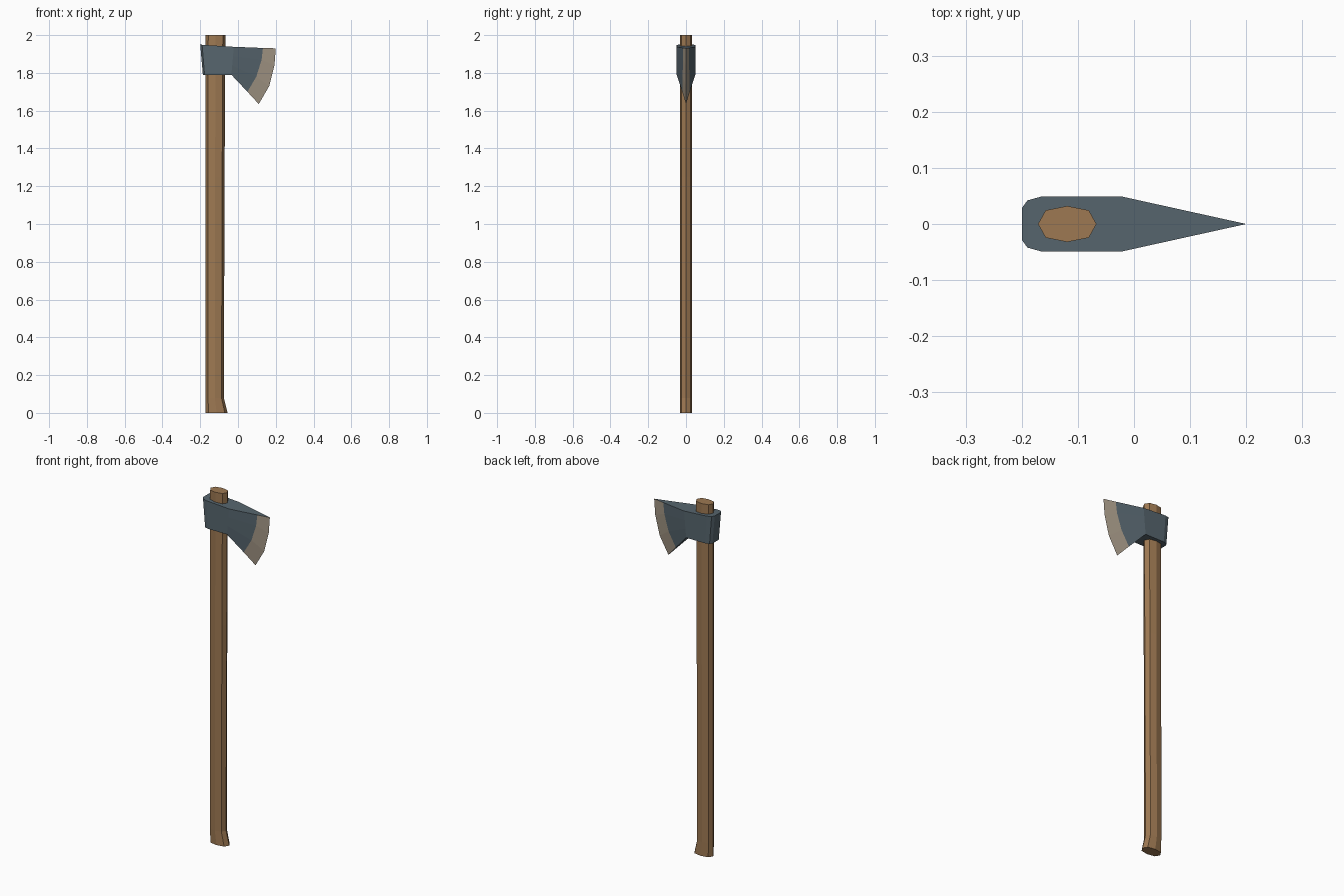
import bpy, bmesh

cube = bpy.data.objects.get("Cube")
if cube:
    bpy.data.objects.remove(cube, do_unlink=True)


def material(name, colour):
    m = bpy.data.materials.new(name)
    m.use_nodes = True
    m.diffuse_color = (*colour, 1)
    bsdf = next(n for n in m.node_tree.nodes if n.type == 'BSDF_PRINCIPLED')
    bsdf.inputs["Base Color"].default_value = (*colour, 1)
    return m


wood = material("wood", (0.34, 0.19, 0.085))
steel = material("dark steel", (0.095, 0.132, 0.157))
ground = material("ground edge", (0.38, 0.32, 0.245))


def finish(bm, name, mats):
    bmesh.ops.remove_doubles(bm, verts=bm.verts, dist=0.0005)
    bmesh.ops.recalc_face_normals(bm, faces=bm.faces)
    mesh = bpy.data.meshes.new(name)
    bm.to_mesh(mesh)
    bm.free()
    for m in mats:
        mesh.materials.append(m)
    obj = bpy.data.objects.new(name, mesh)
    bpy.context.collection.objects.link(obj)
    return obj


# Handle: eight-sided section lofted upwards, flared at the foot
section = [(-1, 0), (-.74, -.76), (0, -1), (.74, -.76),
           (1, 0), (.74, .76), (0, 1), (-.74, .76)]
stations = [(0, -.055), (.08, -.075), (1.25, -.071), (2, -.067)]  # z, front x
back_x, half_y = -.171, .032
bm = bmesh.new()
rings = []
for z, front_x in stations:
    mid, half = (front_x + back_x) / 2, (front_x - back_x) / 2
    rings.append([bm.verts.new((mid + u * half, v * half_y, z)) for u, v in section])
for low, high in zip(rings, rings[1:]):
    for i in range(8):
        k = (i + 1) % 8
        bm.faces.new((low[i], low[k], high[k], high[i]))
bm.faces.new(rings[0][::-1])
bm.faces.new(rings[-1])
finish(bm, "handle", [wood])


# Axe head: columns from poll to cutting edge, each running top to bottom
def straight(x_top, x_low, z_top, y):
    return [(x_top + (x_low - x_top) * i / 3, y, z_top + (1.79 - z_top) * i / 3)
            for i in range(4)]


columns = [
    straight(-.2, -.186, 1.95, .028),
    straight(-.19, -.177, 1.949, .042),
    straight(-.165, -.155, 1.947, .049),
    straight(-.022, -.035, 1.938, .049),
    [(.132, .015, 1.932), (.125, .016, 1.87), (.097, .018, 1.78), (.05, .02, 1.7)],
    [(.2, 0, 1.93), (.193, 0, 1.84), (.165, 0, 1.73), (.11, 0, 1.635)],
]
bm = bmesh.new()
left, right = ([[bm.verts.new((x, s * y, z)) for x, y, z in col] for col in columns]
               for s in (1, -1))
last = len(columns) - 2
for c in range(last + 1):
    for side in (left, right):
        for i in range(3):
            f = bm.faces.new((side[c][i], side[c + 1][i],
                              side[c + 1][i + 1], side[c][i + 1]))
            f.material_index = int(c == last)   # ground bevel beside the edge
    for i in (0, 3):                            # top and underside
        bm.faces.new((left[c][i], left[c + 1][i], right[c + 1][i], right[c][i]))
for i in range(3):                              # flat back of the poll
    bm.faces.new((left[0][i], left[0][i + 1], right[0][i + 1], right[0][i]))
finish(bm, "axe_head", [steel, ground])
